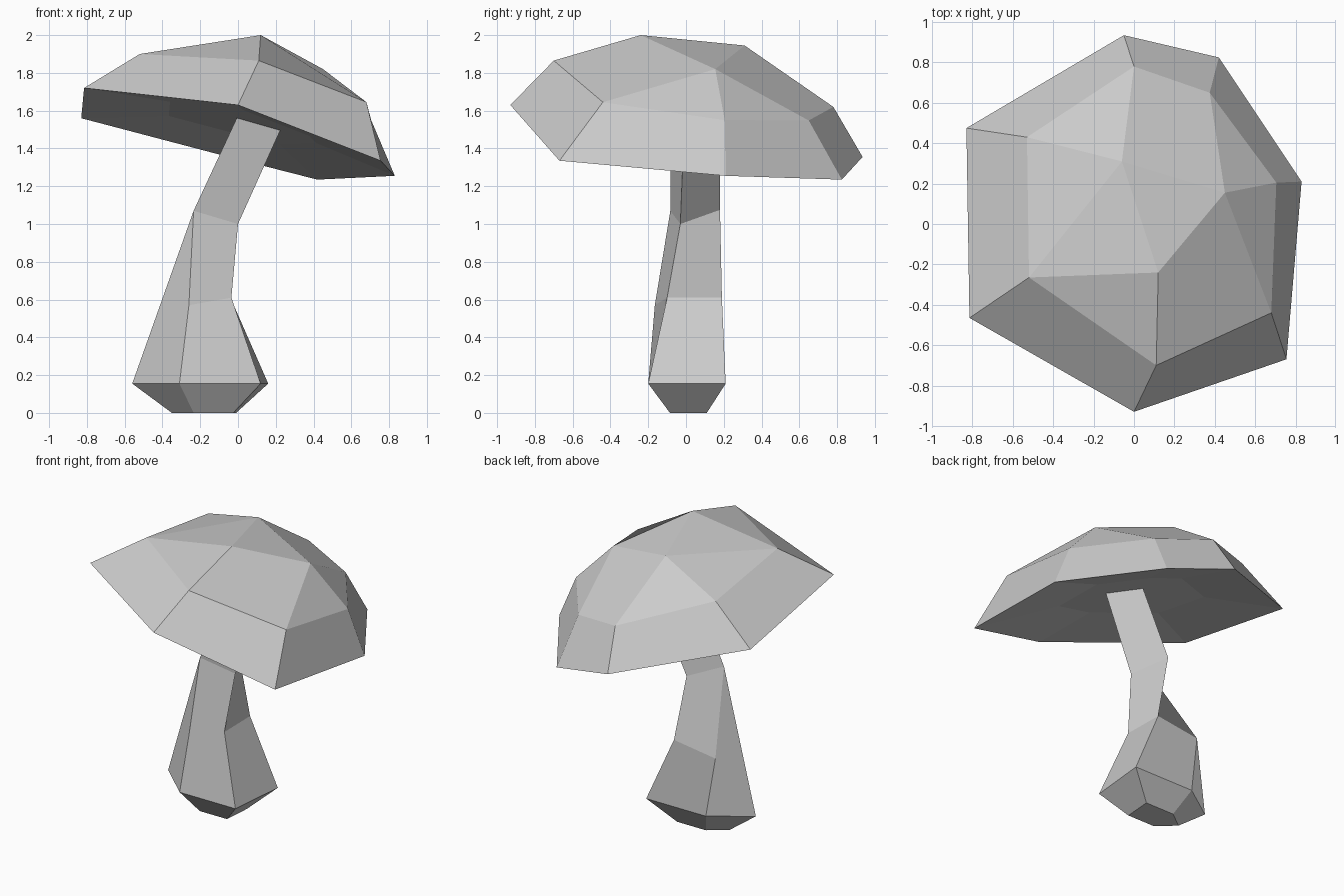
import bpy
import bmesh
from mathutils import Vector

if "Cube" in bpy.data.objects:
    bpy.data.objects.remove(bpy.data.objects["Cube"], do_unlink=True)


def make_material(name, colour):
    material = bpy.data.materials.new(name)
    material.use_nodes = True
    material.diffuse_color = colour
    shader = material.node_tree.nodes["Principled BSDF"]
    shader.inputs["Base Color"].default_value = colour
    shader.inputs["Roughness"].default_value = 0.8
    return material


def add_ring(bm, points):
    return [bm.verts.new(point) for point in points]


def bridge(bm, lower, upper):
    """Join two rings of equal length with a band of quads."""
    count = len(lower)
    for i in range(count):
        j = (i + 1) % count
        bm.faces.new((lower[i], lower[j], upper[j], upper[i]))


def finish(bm, name, material):
    bmesh.ops.recalc_face_normals(bm, faces=bm.faces[:])
    mesh = bpy.data.meshes.new(name)
    bm.to_mesh(mesh)
    bm.free()
    mesh.materials.append(material)
    part = bpy.data.objects.new(name, mesh)
    bpy.context.scene.collection.objects.link(part)
    return part


grey = make_material("plain grey", (0.6, 0.6, 0.6, 1))

# Cap: tilted seven-sided rim, shoulder ring and three crown points
rim_points = [(-.83, .475, 1.56), (-.815, -.465, 1.72), (0, -.93, 1.63),
              (.755, -.67, 1.335), (.83, .21, 1.255), (.42, .825, 1.235),
              (-.05, .935, 1.355)]
shoulder_points = [(-.53, .43, 1.8), (-.52, -.265, 1.9), (.11, -.7, 1.865),
                   (.68, -.44, 1.645), (.705, .205, 1.55), (.375, .65, 1.548),
                   (0, .78, 1.62)]
bm = bmesh.new()
rim = add_ring(bm, rim_points)
shoulder = add_ring(bm, shoulder_points)
bridge(bm, rim, shoulder)

front, side, back = add_ring(bm, [(.12, -.24, 2), (.45, .155, 1.82),
                                  (-.06, .31, 1.945)])
a, b, c, d, e, f, g = shoulder
for face in ((front, side, back), (back, a, b), (back, b, front),
             (front, b, c), (front, c, d, side), (side, d, e),
             (side, e, f), (side, f, g, back), (back, g, a)):
    bm.faces.new(face)

# Cap underside: sloping gills around a shallow recessed ceiling
centre = sum((Vector(p) for p in rim_points), Vector()) / len(rim_points)
recess = Vector((0, 0, .075))
ceiling = add_ring(bm, [centre.lerp(Vector(p), .47) + recess
                        for p in rim_points])
bridge(bm, ceiling, rim)
bm.faces.new(ceiling)
finish(bm, "cap", grey)

# Stem: five-sided bulb narrowing to a bent three-sided neck
bm = bmesh.new()
foot = add_ring(bm, [(-.35, .02, 0), (-.235, -.085, 0), (-.025, -.085, 0),
                     (-.01, .11, 0), (-.23, .11, 0)])
bulb = add_ring(bm, [(-.56, .03, .155), (-.31, -.2, .155), (.12, -.2, .155),
                     (.16, .21, .155), (-.3, .21, .155)])
bm.faces.new(foot)
bridge(bm, foot, bulb)

waist = add_ring(bm, [(-.26, -.165, .57), (-.035, -.1, .61),
                      (-.04, .19, .61), (-.36, .19, .565)])
neck = add_ring(bm, [(-.235, -.083, 1.07), (0, -.03, 1), (-.13, .18, 1.075)])
top = add_ring(bm, [(0, -.08, 1.575), (.23, -.01, 1.51), (.1, .18, 1.55)])

for i in range(3):
    bm.faces.new((bulb[i + 1], bulb[i + 2 if i < 3 else 0],
                  waist[i + 1], waist[i]))
for face in ((bulb[0], bulb[1], waist[0], neck[0]),
             (bulb[4], bulb[0], neck[0], waist[3]),
             (waist[0], waist[1], neck[1], neck[0]),
             (waist[1], waist[2], neck[2], neck[1]),
             (waist[2], waist[3], neck[0], neck[2])):
    bm.faces.new(face)
bridge(bm, neck, top)
bm.faces.new(top)
finish(bm, "stem", grey)
